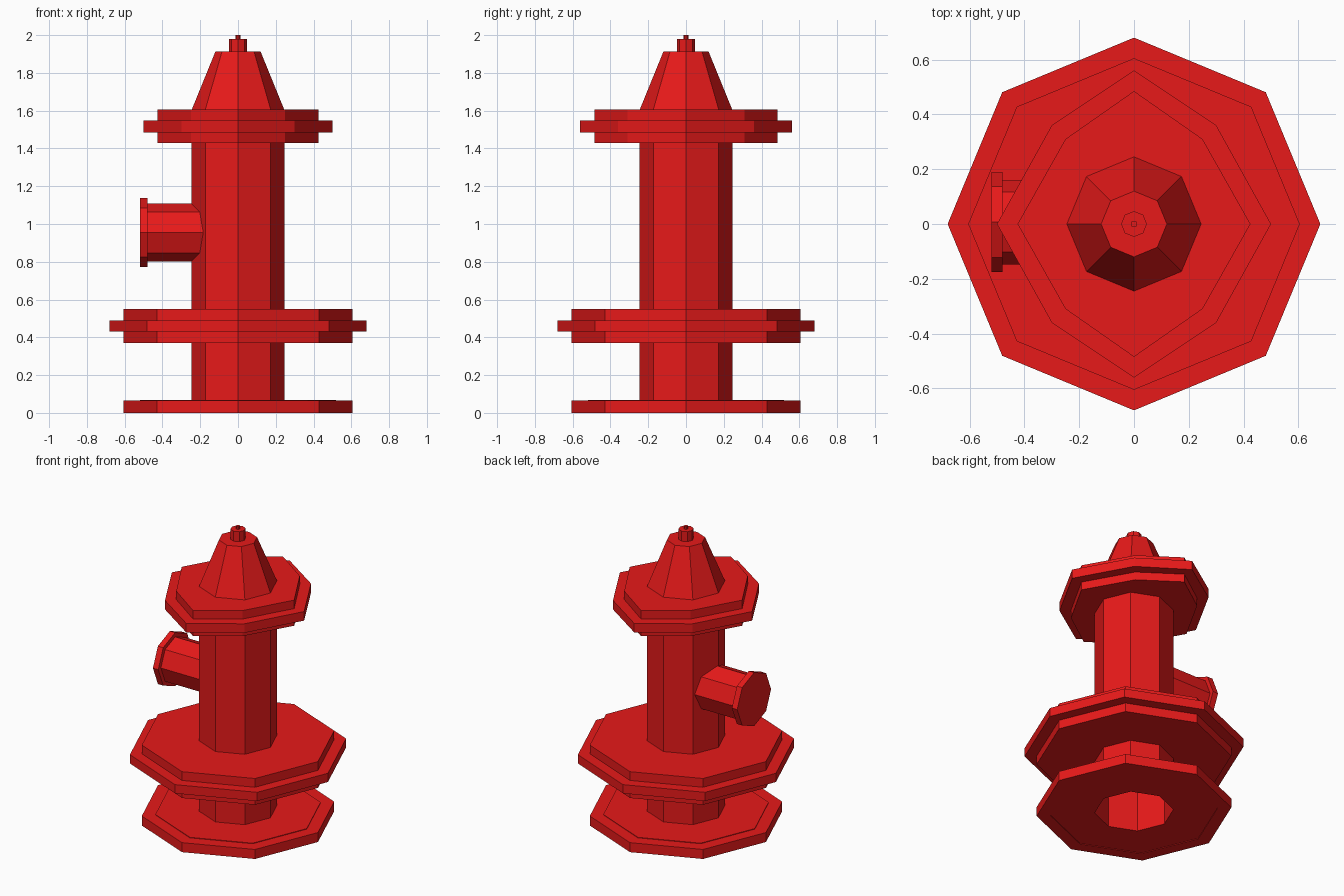
import bpy, bmesh
from math import sqrt
from mathutils import Matrix

if "Cube" in bpy.data.objects:
    bpy.data.objects.remove(bpy.data.objects["Cube"])

red = bpy.data.materials.new("red_paint")
red.diffuse_color = (0.8, 0.01, 0.01, 1)
red.use_nodes = True
red.node_tree.nodes["Principled BSDF"].inputs["Base Color"].default_value = red.diffuse_color


def octagon(x, y=None, dx=None, dy=None):
    """Eight-sided outline with corners on the axes; the diagonals may be stretched."""
    y = x if y is None else y
    dx = x / sqrt(2) if dx is None else dx
    dy = y / sqrt(2) if dy is None else dy
    return [(x, 0), (dx, dy), (0, y), (-dx, dy), (-x, 0), (-dx, -dy), (0, -y), (dx, -dy)]


def loft(name, rows, cap_start=False, cap_end=False, matrix=None):
    """Skin a list of (outline, height) rows with flat faces."""
    bm = bmesh.new()
    rings = [[bm.verts.new((x, y, z)) for x, y in outline] for outline, z in rows]
    for a, b in zip(rings, rings[1:]):
        for i in range(8):
            j = (i + 1) % 8
            bm.faces.new((a[i], a[j], b[j], b[i]))
    if cap_start:
        bm.faces.new(rings[0][::-1])
    if cap_end:
        bm.faces.new(rings[-1])
    if matrix:
        bm.transform(matrix)
    mesh = bpy.data.meshes.new(name)
    bm.to_mesh(mesh)
    bm.free()
    mesh.materials.append(red)
    obj = bpy.data.objects.new(name, mesh)
    bpy.context.collection.objects.link(obj)
    return obj


def flange(name, small, large, z):
    """Stepped plate around the barrel: thin rim, wide middle, thin rim."""
    loft(name, [(BARREL, z[0]), (small, z[0]), (small, z[1]), (large, z[1]),
                (large, z[2]), (small, z[2]), (small, z[3]), (BARREL, z[3])])


BARREL = octagon(0.245)

# Open-bottomed barrel
loft("barrel", [(BARREL, 0.004), (BARREL, 1.605)])

# Foot plate with slightly raised centre, and the two bolted flanges
flange("foot_plate", octagon(0.52), octagon(0.605), (0.004, 0.0, 0.065, 0.069))
flange("lower_flange", octagon(0.605), octagon(0.68), (0.37, 0.43, 0.49, 0.55))
flange("upper_flange", octagon(0.425, 0.485, 0.25, 0.31),
       octagon(0.5, 0.56, 0.30, 0.36), (1.43, 1.485, 1.547, 1.605))

# Tapered bonnet with operating nut and tip
loft("bonnet", [(BARREL, 1.605), (octagon(0.12), 1.912)], cap_end=True)
loft("operating_nut", [(octagon(0.047), 1.912), (octagon(0.047), 1.98)], cap_end=True)
loft("nut_tip", [(octagon(0.012), 1.98), (octagon(0.012), 2.0)], cap_end=True)

# Side outlet pointing to -x, with its wider cap
to_side = Matrix.Translation((0, 0.007, 0.955)) @ Matrix.Rotation(-1.5707963, 4, 'Y')
pipe, cap = octagon(0.154), octagon(0.183)
loft("side_outlet", [(pipe, 0.17), (pipe, 0.48), (cap, 0.48), (cap, 0.52)],
     cap_end=True, matrix=to_side)
